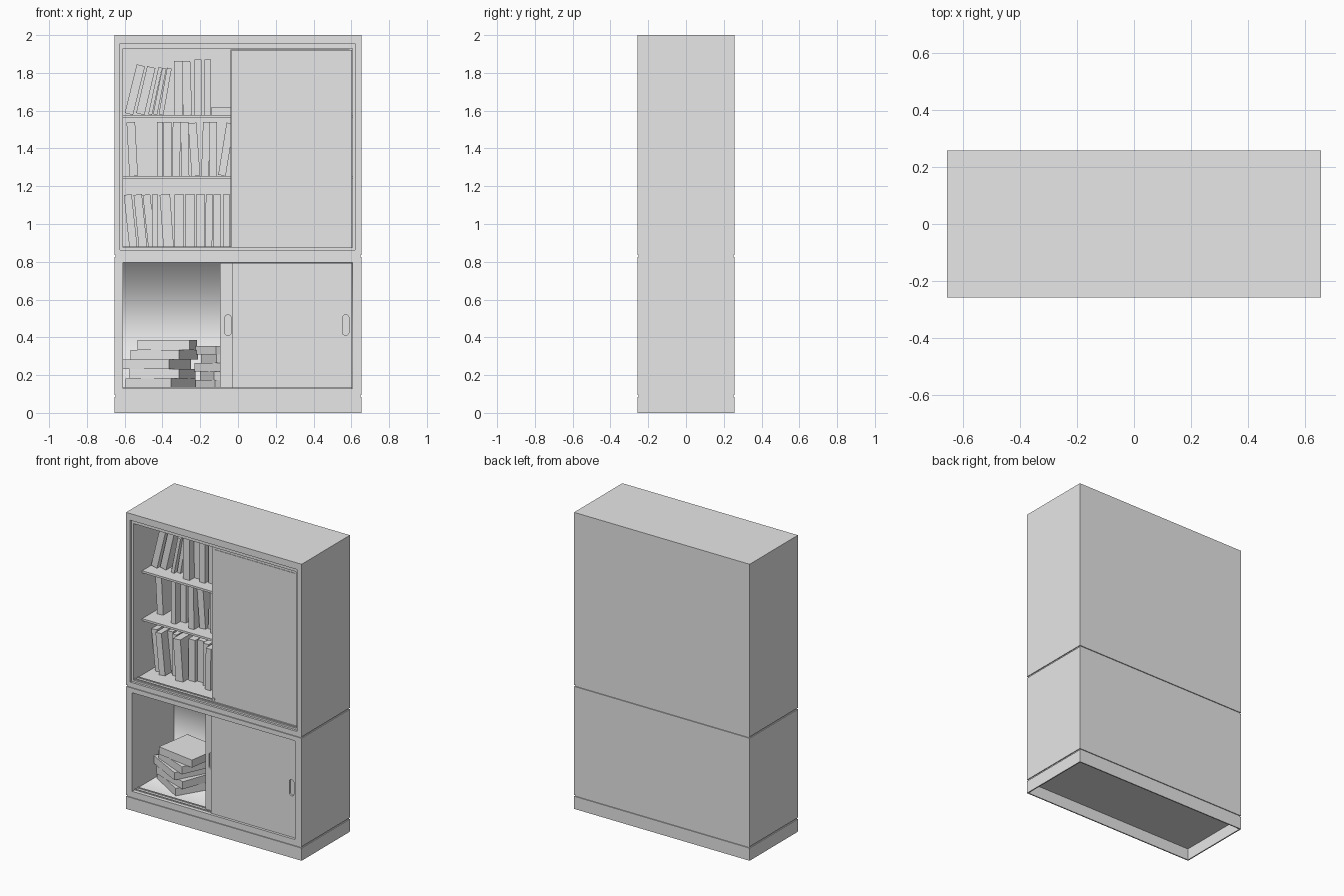
import bpy, bmesh, math
from mathutils import Matrix, Vector

cube = bpy.data.objects.get("Cube")
if cube:
    bpy.data.objects.remove(cube, do_unlink=True)

grey = bpy.data.materials.new("light_grey")
grey.use_nodes = True
grey.diffuse_color = (0.8, 0.8, 0.8, 1)
grey.node_tree.nodes["Principled BSDF"].inputs["Base Color"].default_value = (0.8, 0.8, 0.8, 1)

W, D = 0.655, 0.257  # half width, half depth


def finish(name, bm):
    bmesh.ops.recalc_face_normals(bm, faces=bm.faces)
    mesh = bpy.data.meshes.new(name)
    bm.to_mesh(mesh)
    bm.free()
    mesh.materials.append(grey)
    ob = bpy.data.objects.new(name, mesh)
    bpy.context.collection.objects.link(ob)
    return ob


def box(name, x, y, z):
    """Box from (min, max) pairs."""
    bm = bmesh.new()
    bmesh.ops.create_cube(bm, size=1)
    for v in bm.verts:
        v.co = [(a + b) / 2 + c * (b - a) for (a, b), c in zip((x, y, z), v.co)]
    return finish(name, bm)


def turned_box(name, size, matrix):
    """Box standing on its own base centre, placed by a matrix."""
    bm = bmesh.new()
    bmesh.ops.create_cube(bm, size=1)
    for v in bm.verts:
        v.co = matrix @ Vector((v.co.x * size[0], v.co.y * size[1], (v.co.z + 0.5) * size[2]))
    return finish(name, bm)


def case(name, rings, smooth_lining=False):
    """Open-fronted cabinet lofted through rectangles (x0, x1, z0, z1, y)."""
    bm = bmesh.new()
    loops = [[bm.verts.new(p) for p in ((a, y, c), (b, y, c), (b, y, d), (a, y, d))]
             for a, b, c, d, y in rings]
    bm.faces.new(loops[0])
    for lo, hi in zip(loops, loops[1:]):
        walls = [bm.faces.new((lo[i], lo[(i + 1) % 4], hi[(i + 1) % 4], hi[i])) for i in range(4)]
    back = bm.faces.new(loops[-1])
    if smooth_lining:
        for f in (walls[0], walls[2], back):
            f.smooth = True
    return finish(name, bm)


def capsule(name, x, z, y, w, h, depth):
    """Upright rounded prism facing the front."""
    bm = bmesh.new()
    r, n = w / 2, 8
    pts = []
    for side in (1, -1):
        for i in range(n + 1):
            a = math.pi * i / n
            pts.append((x + side * r * math.cos(a), y, z + side * (h / 2 - r + r * math.sin(a))))
    face = bm.faces.new([bm.verts.new(p) for p in pts])
    out = bmesh.ops.extrude_face_region(bm, geom=[face])["geom"]
    bmesh.ops.translate(bm, vec=(0, depth, 0), verts=[v for v in out if isinstance(v, bmesh.types.BMVert)])
    return finish(name, bm)


def pull_recess(door, x, y):
    """Sunken finger pull cut into a door."""
    cutter = capsule("pull_cutter", x, 0.465, y - 0.01, 0.034, 0.11, 0.022)
    mod = door.modifiers.new("pull", "BOOLEAN")
    mod.operation, mod.object, mod.solver = "DIFFERENCE", cutter, "EXACT"
    bpy.context.view_layer.objects.active = door
    bpy.ops.object.modifier_apply(modifier=mod.name)
    bpy.data.objects.remove(cutter, do_unlink=True)


# Plinth: thin hollow frame, open underneath
for name, s in (("plinth_right", -1), ("plinth_left", 1)):
    box(name, sorted((s * W, s * (W - 0.008))), (-D, D), (0, 0.085))
for name, s in (("plinth_front", -1), ("plinth_back", 1)):
    box(name, (-W + 0.008, W - 0.008), sorted((s * D, s * (D - 0.008))), (0, 0.085))

# Recessed seams between the stacked sections
for name, z in (("lower_seam", (0.078, 0.1)), ("upper_seam", (0.82, 0.84))):
    box(name, (-W + 0.006, W - 0.006), (-D + 0.006, D - 0.006), z)

# Cabinet cases
case("lower_case", [
    (-W, W, 0.095, 0.826, D), (-W, W, 0.095, 0.826, -D),
    (-0.61, 0.605, 0.13, 0.795, -D), (-0.61, 0.605, 0.13, 0.795, 0.19)], True)
case("upper_case", [
    (-W, W, 0.836, 2, D), (-W, W, 0.836, 2, -D),
    (-0.625, 0.62, 0.863, 1.955, -D), (-0.625, 0.62, 0.863, 1.955, -D + 0.015),
    (-0.61, 0.605, 0.875, 1.93, -D + 0.015), (-0.61, 0.605, 0.875, 1.93, 0.2)])

# Shelves
for name, z in (("lower_shelf", 1.24), ("upper_shelf", 1.563)):
    box(name, (-0.61, 0.605), (-0.15, 0.2), (z, z + 0.014))

# Sliding doors, both slid to one side
front = box("lower_front_door", (-0.03, 0.604), (-0.243, -0.218), (0.132, 0.793))
rear = box("lower_rear_door", (-0.095, 0.54), (-0.21, -0.185), (0.131, 0.794))
pull_recess(front, 0.57, -0.243)
pull_recess(rear, -0.053, -0.21)
box("upper_front_door", (-0.034, 0.604), (-0.228, -0.21), (0.882, 1.922))
box("upper_rear_door", (-0.04, 0.59), (-0.195, -0.178), (0.88, 1.925))
box("upper_door_panel", (-0.01, 0.59), (-0.231, -0.227), (0.93, 1.91))
capsule("door_lock", -0.02, 0.9, -0.234, 0.016, 0.0161, 0.008)

# Door tracks
for z, label in ((0.13, "lower"), (0.875, "upper")):
    for i, y in enumerate((-0.232, -0.2)):
        box(f"{label}_track_{i}", (-0.61, 0.604), (y, y + 0.008), (z, z + 0.006))

# Standing books: left edge at the base, sideways lean, thickness, height, front
rows = {
    "top": (1.577, [
        (-0.6, 0.065, 0.045, 0.265, -0.07), (-0.54, 0.06, 0.045, 0.255, -0.06),
        (-0.475, 0.055, 0.02, 0.255, -0.03), (-0.45, 0.05, 0.022, 0.25, -0.07),
        (-0.42, 0.045, 0.025, 0.25, -0.05), (-0.34, 0, 0.048, 0.285, -0.1),
        (-0.288, -0.01, 0.045, 0.285, -0.05), (-0.23, 0, 0.038, 0.295, -0.08),
        (-0.178, 0, 0.036, 0.295, -0.06)]),
    "middle": (1.254, [
        (-0.575, -0.015, 0.045, 0.285, -0.04), (-0.43, 0, 0.034, 0.285, -0.1),
        (-0.395, 0, 0.042, 0.285, -0.05), (-0.35, 0.005, 0.042, 0.285, -0.03),
        (-0.3, -0.005, 0.042, 0.285, -0.1), (-0.245, -0.02, 0.045, 0.28, -0.06),
        (-0.195, 0.01, 0.04, 0.285, -0.04), (-0.15, 0, 0.04, 0.285, -0.08),
        (-0.105, 0.045, 0.04, 0.28, -0.05)]),
    "bottom": (0.875, [
        (-0.575, -0.03, 0.042, 0.28, -0.06), (-0.525, -0.028, 0.044, 0.28, -0.09),
        (-0.475, -0.03, 0.04, 0.28, -0.03), (-0.455, 0, 0.032, 0.28, -0.05),
        (-0.395, -0.02, 0.055, 0.28, -0.1), (-0.335, 0, 0.05, 0.28, -0.05),
        (-0.28, 0, 0.052, 0.28, -0.03), (-0.22, 0, 0.042, 0.285, -0.06),
        (-0.175, 0.005, 0.038, 0.28, -0.1), (-0.13, 0, 0.04, 0.28, -0.08),
        (-0.08, 0, 0.038, 0.28, -0.11)]),
}
for row, (z, books) in rows.items():
    for i, (x, lean, thick, high, y) in enumerate(books):
        angle = math.atan2(lean, high)
        lift = thick / 2 * abs(math.sin(angle))
        m = Matrix.Translation((x + thick / 2, y + 0.11, z + lift)) @ Matrix.Rotation(angle, 4, "Y")
        turned_box(f"{row}_book_{i}", (thick, 0.22, high), m)
box("flat_book", (-0.14, -0.035), (-0.07, 0.14), (1.577, 1.62))

# Lying stacks of books: centre x, turn in degrees
stacks = {
    "main_stack": (0.051, (0.28, 0.25), 0.02, [
        (-0.41, -31), (-0.4, -20), (-0.43, -28), (-0.39, -24), (-0.375, -9)]),
    "hidden_stack": (0.045, (0.2, 0.24), 0.03, [
        (-0.09, 28), (-0.07, 18), (-0.08, 35), (-0.06, 20), (-0.09, 30)]),
}
for stack, (thick, size, y, books) in stacks.items():
    for i, (x, turn) in enumerate(books):
        m = Matrix.Translation((x, y, 0.13 + i * thick)) @ Matrix.Rotation(math.radians(turn), 4, "Z")
        turned_box(f"{stack}_book_{i}", (*size, thick), m)
